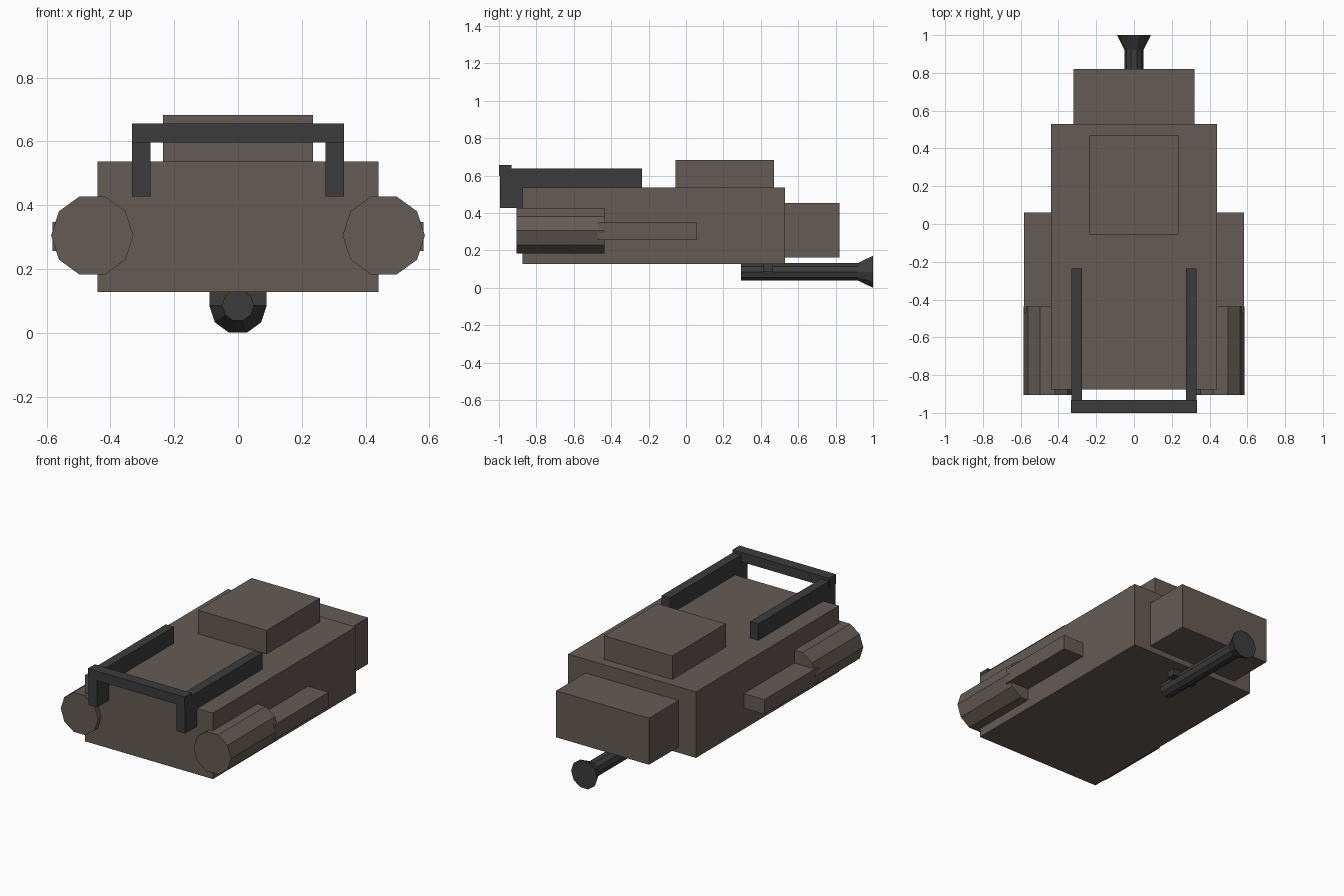
import bpy, bmesh
from math import pi
from mathutils import Matrix

if "Cube" in bpy.data.objects:
    bpy.data.objects.remove(bpy.data.objects["Cube"])


def material(name, rgb):
    m = bpy.data.materials.new(name)
    m.diffuse_color = (*rgb, 1)
    m.use_nodes = True
    m.node_tree.nodes["Principled BSDF"].inputs["Base Color"].default_value = m.diffuse_color
    return m


BROWN = material("brown", (0.13, 0.105, 0.088))
DARK = material("dark", (0.045, 0.045, 0.045))


def finish(name, bm, mat):
    bmesh.ops.recalc_face_normals(bm, faces=bm.faces)
    me = bpy.data.meshes.new(name)
    bm.to_mesh(me)
    bm.free()
    me.materials.append(mat)
    ob = bpy.data.objects.new(name, me)
    bpy.context.collection.objects.link(ob)
    return ob


def box(name, x, y, z, mat):
    """Box from (min, max) ranges on each axis."""
    bm = bmesh.new()
    bmesh.ops.create_cube(bm, size=1)
    bmesh.ops.scale(bm, vec=[b - a for a, b in (x, y, z)], verts=bm.verts)
    bmesh.ops.translate(bm, vec=[(a + b) / 2 for a, b in (x, y, z)], verts=bm.verts)
    return finish(name, bm, mat)


def lathe_y(name, x, z, profile, mat, sides=10):
    """Closed solid along y from (y, radius) rings, with a vertex on +x."""
    bm = bmesh.new()
    rings = []
    for y, r in profile:
        ring = []
        for i in range(sides):
            p = Matrix.Rotation(2 * pi * i / sides, 3, 'Y').col[0] * r
            ring.append(bm.verts.new((x + p.x, y, z + p.z)))
        rings.append(ring)
    for a, b in zip(rings, rings[1:]):
        for i in range(sides):
            j = (i + 1) % sides
            bm.faces.new((a[i], a[j], b[j], b[i]))
    bm.faces.new(rings[0])
    bm.faces.new(rings[-1])
    return finish(name, bm, mat)


def mirror(ob):
    ob.modifiers.new("mirror", 'MIRROR')


# main hull, nose block and roof block
box("hull", (-0.44, 0.44), (-0.875, 0.53), (0.127, 0.537), BROWN)
box("nose_block", (-0.32, 0.32), (0.53, 0.82), (0.163, 0.452), BROWN)
box("roof_block", (-0.235, 0.235), (-0.055, 0.47), (0.537, 0.683), BROWN)

# side pods and engines
mirror(box("side_pod", (0.43, 0.582), (-0.47, 0.06), (0.256, 0.348), BROWN))
mirror(lathe_y("engine", 0.457, 0.305, [(-0.905, 0.129), (-0.437, 0.129)], BROWN))

# handle frame: two rails and a crossbar
mirror(box("handle_rail", (0.275, 0.332), (-0.995, -0.235), (0.427, 0.638), DARK))
box("handle_crossbar", (-0.333, 0.333), (-1.0, -0.932), (0.597, 0.656), DARK)

# gun under the nose with flared muzzle, held by a cross pin
lathe_y("gun_barrel", 0, 0.0856,
        [(0.295, 0.05), (0.92, 0.05), (1.0, 0.09)], DARK)
box("gun_mount", (-0.09, 0.09), (0.415, 0.465), (0.085, 0.135), DARK)
